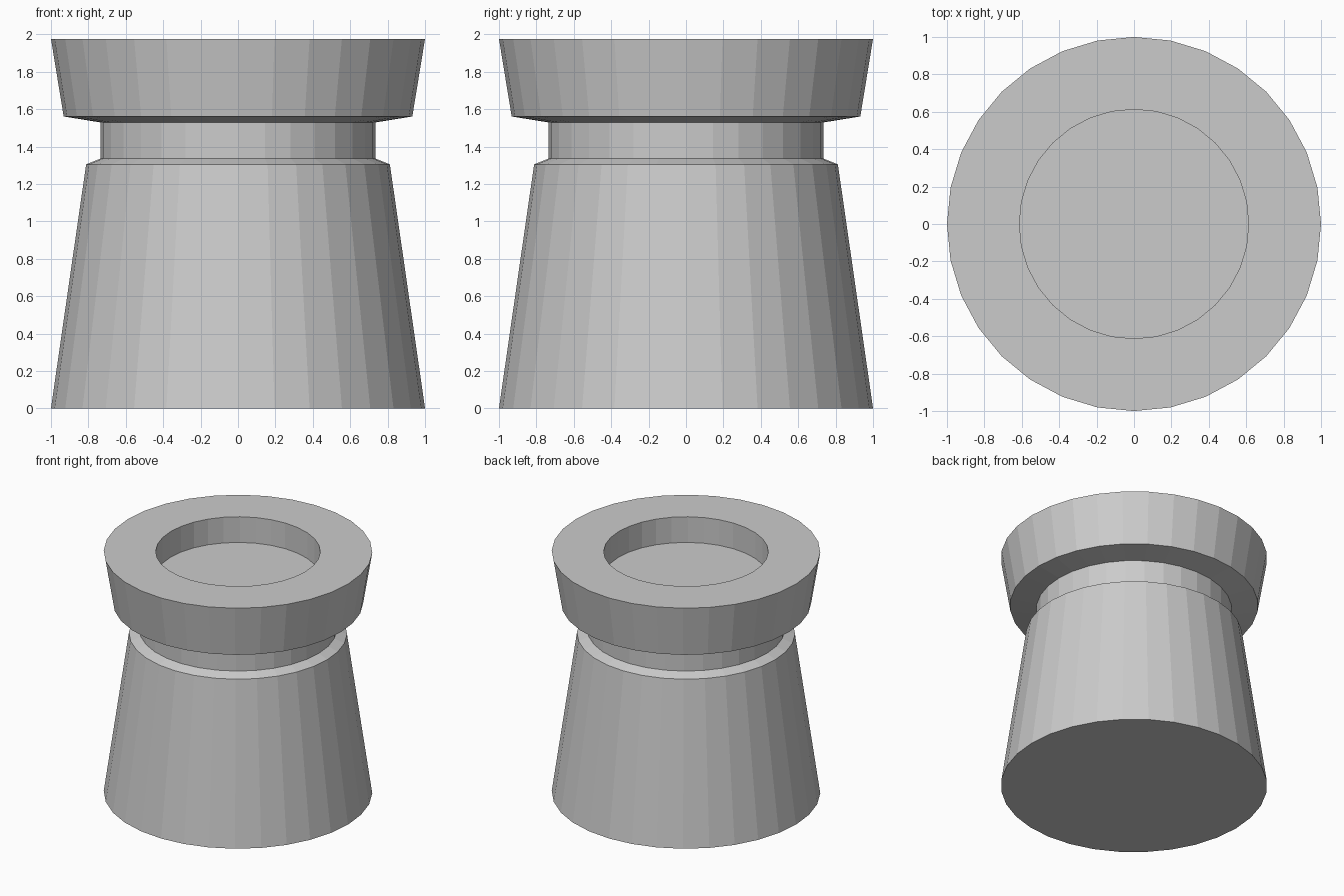
import bpy, bmesh
from math import cos, sin, tau

if "Cube" in bpy.data.objects:
    bpy.data.objects.remove(bpy.data.objects["Cube"])

SIDES = 32


def lathe(name, profile):
    """Spin a (radius, height) profile around z, capping both ends."""
    bm = bmesh.new()
    rings = [[bm.verts.new((r * cos(tau * i / SIDES), r * sin(tau * i / SIDES), z))
              for i in range(SIDES)] for r, z in profile]
    for low, high in zip(rings, rings[1:]):
        for i in range(SIDES):
            j = (i + 1) % SIDES
            bm.faces.new((low[i], low[j], high[j], high[i]))
    bm.faces.new(rings[0][::-1])
    bm.faces.new(rings[-1])
    bmesh.ops.recalc_face_normals(bm, faces=bm.faces)
    mesh = bpy.data.meshes.new(name)
    bm.to_mesh(mesh)
    bm.free()
    obj = bpy.data.objects.new(name, mesh)
    bpy.context.collection.objects.link(obj)
    return obj


# Flat-faceted pedestal: tapered body, neck groove, flared rim, recessed top
lathe("pedestal", [
    (1.0, 0.0), (0.812, 1.305),         # tapered body
    (0.735, 1.336), (0.735, 1.529),     # shoulder and neck
    (0.932, 1.561), (1.0, 1.976),       # flared rim
    (0.613, 1.976), (0.613, 1.765),     # recess wall and floor
])
